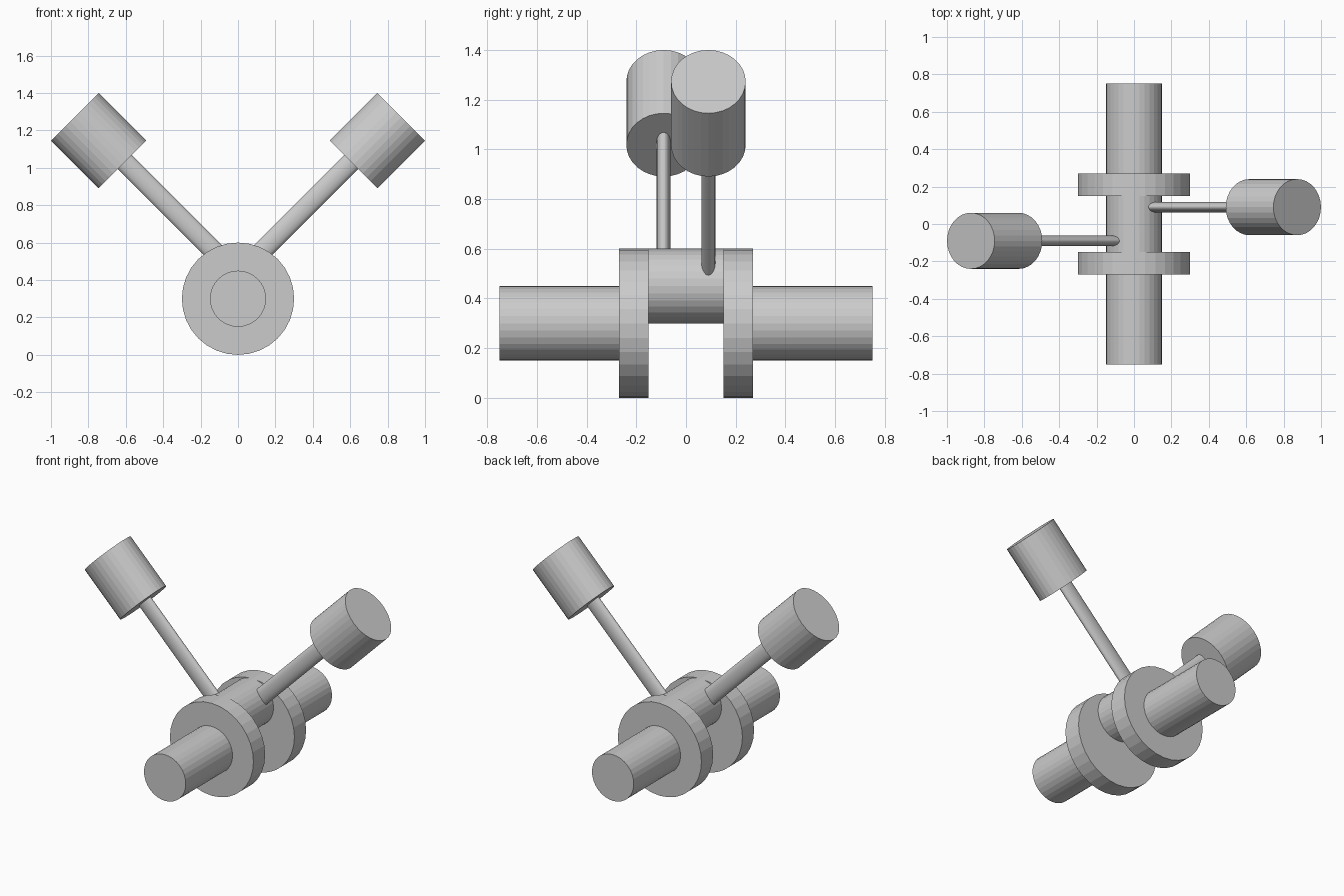
import bpy
from math import pi, radians

if "Cube" in bpy.data.objects:
    bpy.data.objects.remove(bpy.data.objects["Cube"])


def cylinder(name, loc, radius, length, tilt, axis, radius_y=None):
    """Flat-faced cylinder, optionally squashed along its local y."""
    rot = (pi / 2, 0, 0) if axis == 'Y' else (0, tilt, 0)
    bpy.ops.mesh.primitive_cylinder_add(vertices=32, radius=1, depth=1,
                                        location=loc, rotation=rot)
    ob = bpy.context.object
    ob.name = name
    ob.scale = (radius, radius_y or radius, length)
    bpy.ops.object.transform_apply(location=False, rotation=False, scale=True)
    return ob


AXIS_Z, PIN_Z = 0.30, 0.45
PISTON_X, PISTON_Z = 0.745, 1.145

# Offset crank pin between the webs
cylinder("crank_pin", (0, 0, PIN_Z), 0.15, 0.30, 0, 'Y')

for side, label in ((-1, "front"), (1, "back")):
    # Main shaft stub and disc web
    cylinder(label + "_main_shaft", (0, side * 0.51, AXIS_Z), 0.15, 0.48, 0, 'Y')
    cylinder(label + "_crank_web", (0, side * 0.21, AXIS_Z), 0.30, 0.12, 0, 'Y')

    # V-arranged piston and connecting rod, both slightly oval
    tilt = side * radians(45)
    y = side * 0.09
    cylinder(label + "_piston", (side * PISTON_X, y, PISTON_Z),
             0.18, 0.36, tilt, 'V', 0.15)
    cylinder(label + "_connecting_rod",
             (side * PISTON_X / 2, y, (PIN_Z + PISTON_Z) / 2),
             0.053, 1.0, tilt, 'V', 0.028)
